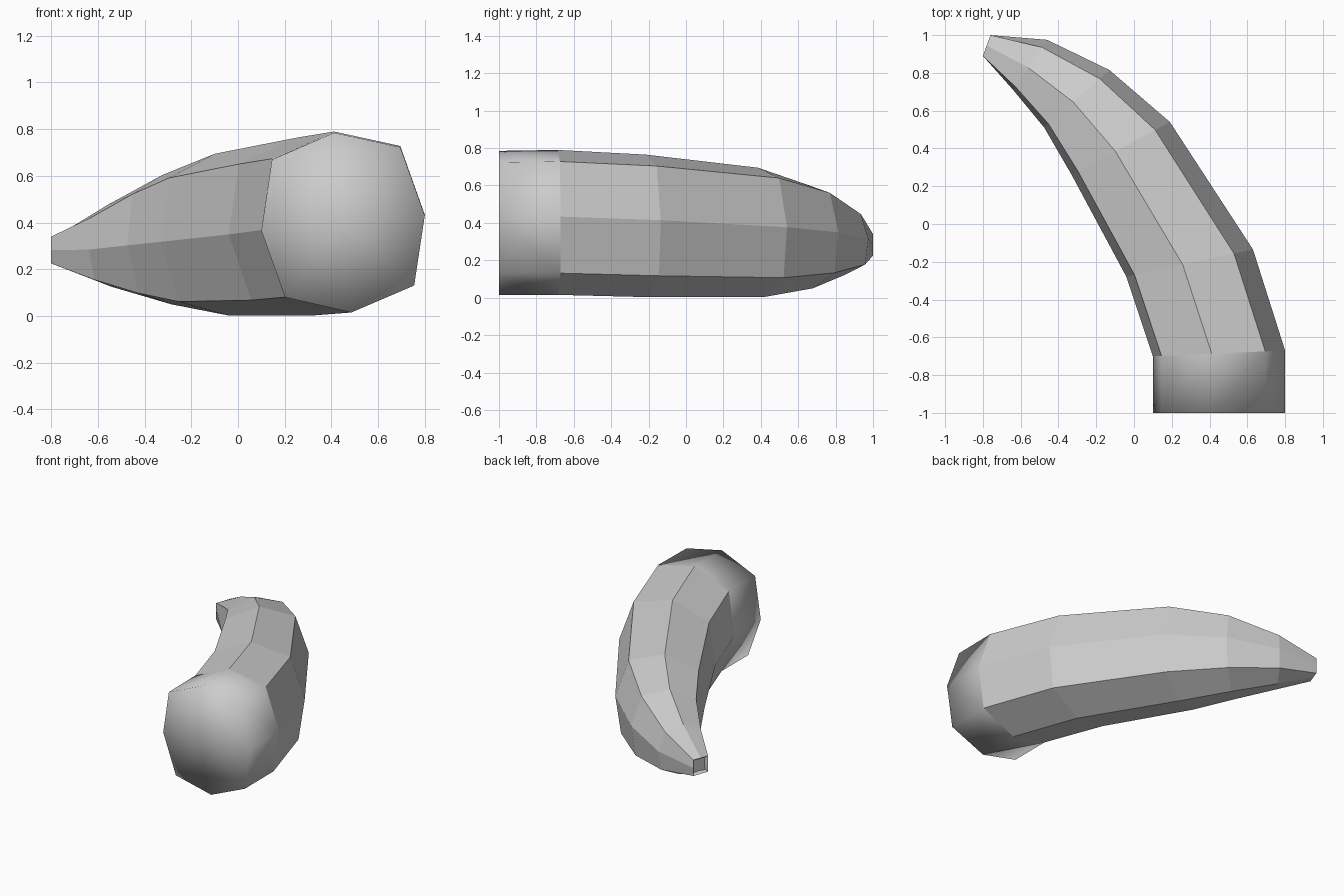
import bpy, bmesh
from mathutils import Vector

cube = bpy.data.objects.get("Cube")
if cube:
    bpy.data.objects.remove(cube)

# One plain grey material
grey = bpy.data.materials.new("plain grey")
grey.use_nodes = True
colour = (0.6, 0.6, 0.6, 1)
grey.diffuse_color = colour
grey.node_tree.nodes["Principled BSDF"].inputs["Base Color"].default_value = colour

# Slightly rolled eight-sided section, in half widths and half heights
SECTION = [(-.11, 1), (.70, .84), (1, .08), (.87, -.70),
           (.10, -1), (-.71, -.83), (-1, -.09), (-.87, .70)]

# Rings from base to tip: inner side (x, y), outer side (x, y), bottom, top
RINGS = [((.10, -1), (.80, -1), .015, .785),
         ((.10, -.70), (.80, -.67), .015, .79),
         ((-.04, -.28), (.63, -.135), .003, .765),
         ((-.33, .26), (.19, .54), .003, .695),
         ((-.475, .51), (-.13, .815), .05, .605),
         ((-.64, .71), (-.46, .975), .125, .475),
         ((-.80, .89), (-.76, 1), .225, .34)]

bm = bmesh.new()


def add_ring(inner, outer, low, high, square=False):
    a, b = Vector(inner), Vector(outer)
    verts = []
    for u, w in SECTION:
        if square:
            u, w = round(u), round(w)
        p = (a + b) / 2 + (b - a) / 2 * u
        verts.append(bm.verts.new((p.x, p.y, (low + high) / 2 + (high - low) / 2 * w)))
    return verts


rings = [add_ring(*r, square=(r is RINGS[-1])) for r in RINGS]

# Curved body, softly shaded only around the base
for i, (r, s) in enumerate(zip(rings, rings[1:])):
    for j in range(8):
        k = (j + 1) % 8
        face = bm.faces.new((r[j], r[k], s[k], s[j]))
        face.smooth = i == 0

# Rounded-looking flat base cap
centre = bm.verts.new((.45, -1, .4))
for j in range(8):
    bm.faces.new((rings[0][j], centre, rings[0][(j + 1) % 8])).smooth = True

# Tip with a small recess
tip = bm.faces.new(rings[-1])
bm.normal_update()
bmesh.ops.inset_region(bm, faces=[tip], thickness=.015, depth=-.02)
bmesh.ops.recalc_face_normals(bm, faces=bm.faces)

mesh = bpy.data.meshes.new("curved_horn")
bm.to_mesh(mesh)
bm.free()
mesh.materials.append(grey)
horn = bpy.data.objects.new("curved_horn", mesh)
bpy.context.collection.objects.link(horn)
